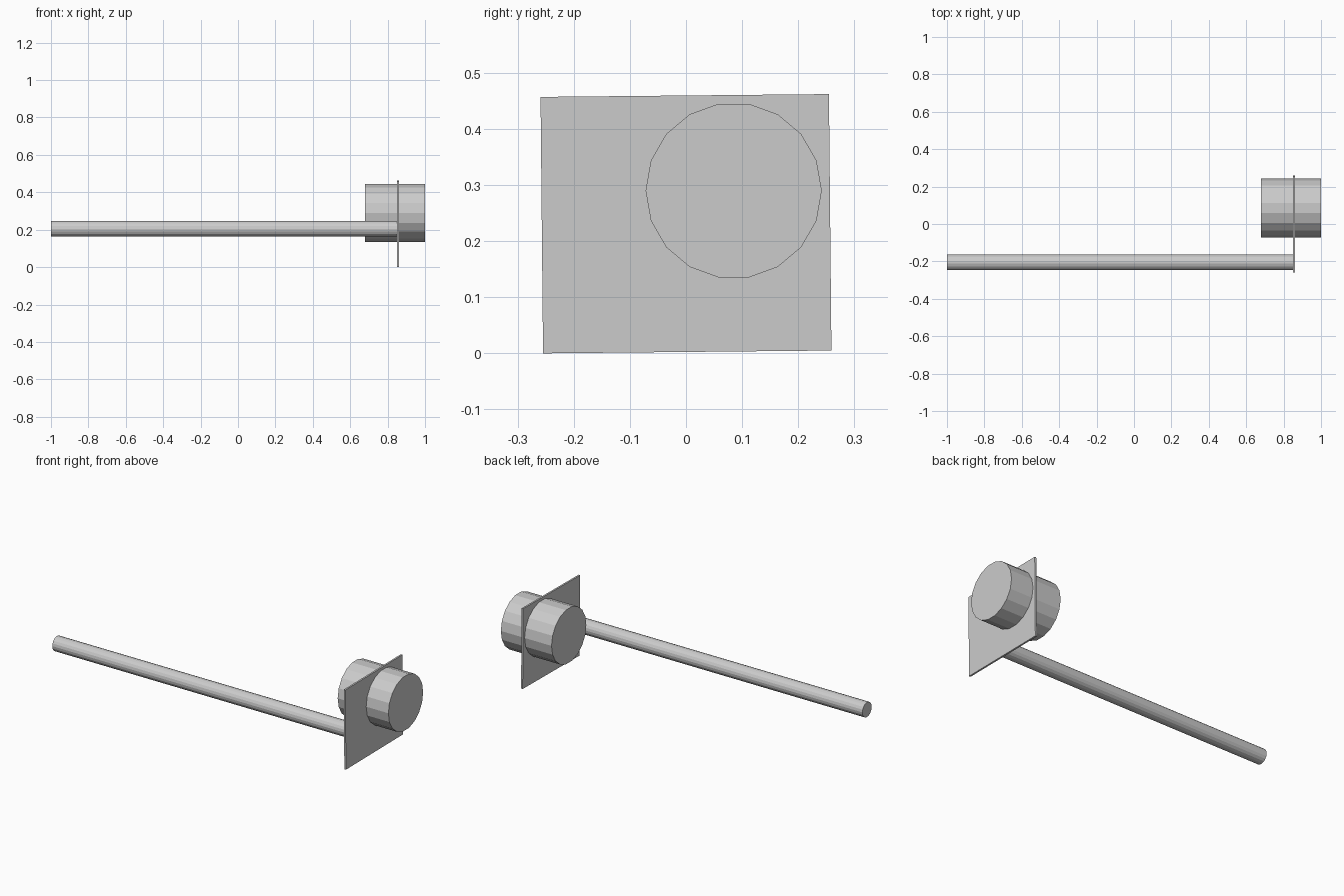
import bpy
import math
from mathutils import Matrix

default_cube = bpy.data.objects.get("Cube")
if default_cube:
    bpy.data.objects.remove(default_cube, do_unlink=True)

# Single plain grey
grey = bpy.data.materials.new("plain_grey")
grey.use_nodes = True
colour = (0.6, 0.6, 0.6, 1.0)
grey.diffuse_color = colour
grey.node_tree.nodes["Principled BSDF"].inputs["Base Color"].default_value = colour


def finish(name):
    obj = bpy.context.object
    obj.name = name
    obj.data.materials.append(grey)
    return obj


def x_cylinder(name, radius, x_start, x_end, y, z, sides=18):
    """Faceted cylinder lying along x, with corners at its y extremes."""
    bpy.ops.mesh.primitive_cylinder_add(
        vertices=sides, radius=radius, depth=x_end - x_start,
        location=((x_start + x_end) / 2, y, z))
    obj = finish(name)
    obj.data.transform(Matrix.Rotation(math.pi / 2, 4, "Y"))
    return obj


# Long handle rod, ending inside the plate
x_cylinder("handle_rod", 0.042, -1.0, 0.855, -0.205, 0.205)

# Short thick drum passing through the plate
x_cylinder("drum", 0.157, 0.68, 1.0, 0.085, 0.29)

# Thin plate, tilted very slightly
bpy.ops.mesh.primitive_cube_add(size=1, location=(0.855, 0, 0.231))
plate = finish("plate")
plate.data.transform(Matrix.Diagonal((0.01, 0.514, 0.457, 1)))
plate.rotation_euler.x = math.radians(0.56)
